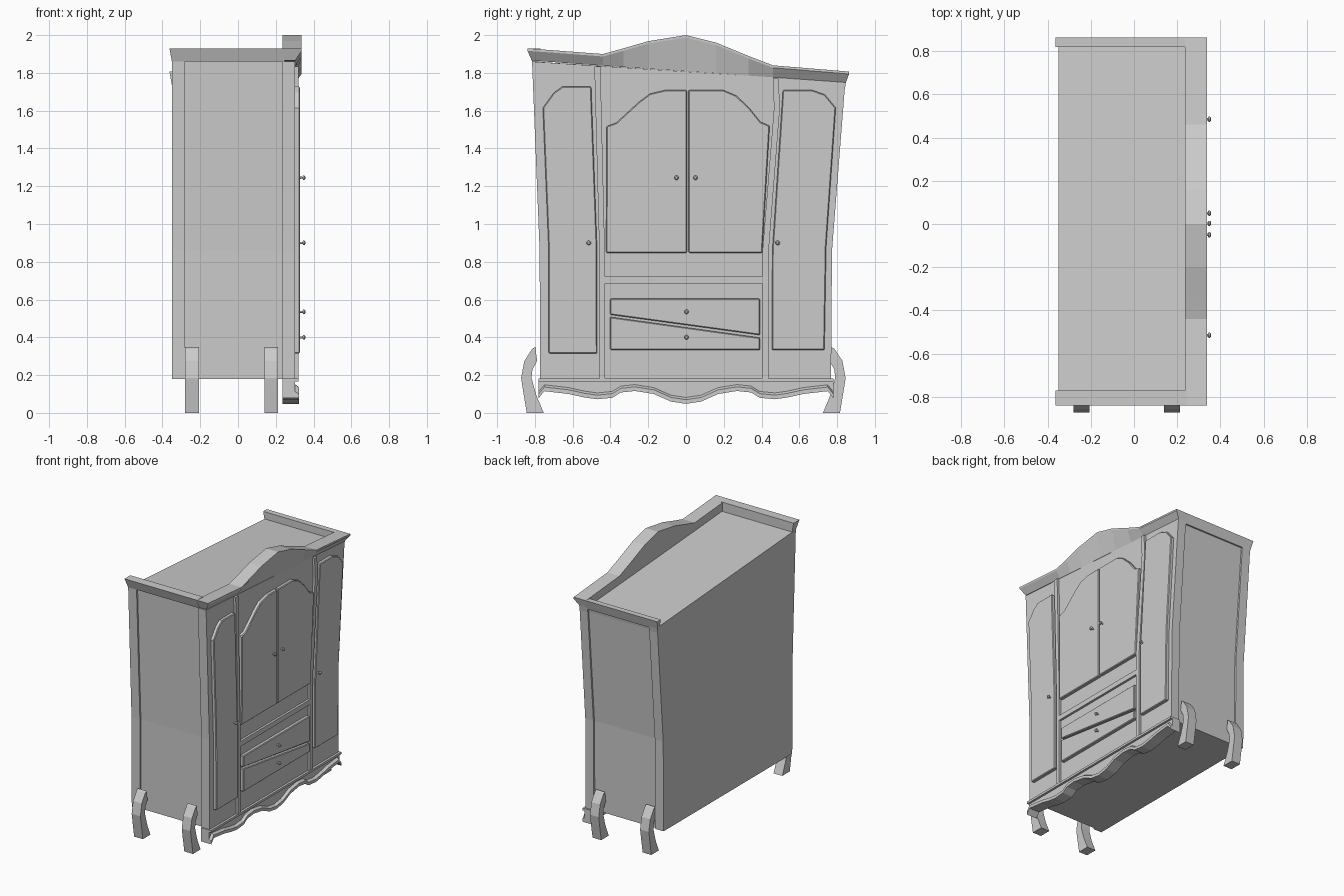
import bpy, bmesh, math

def finish(name, bm):
    bmesh.ops.recalc_face_normals(bm, faces=bm.faces)
    me = bpy.data.meshes.new(name)
    bm.to_mesh(me)
    bm.free()
    ob = bpy.data.objects.new(name, me)
    bpy.context.collection.objects.link(ob)
    return ob

def loft(name, rings):
    """Skin equal-length closed rings of (x, y, z) and cap both ends."""
    bm = bmesh.new()
    vs = [[bm.verts.new(p) for p in r] for r in rings]
    n = len(rings[0])
    for a, b in zip(vs, vs[1:]):
        for i in range(n):
            j = (i + 1) % n
            bm.faces.new((a[i], a[j], b[j], b[i]))
    bm.faces.new(vs[0])
    bm.faces.new(vs[-1])
    return finish(name, bm)

def prism(name, pts, x0, x1, bevel=0):
    """Extrude a (y, z) outline along x."""
    ob = loft(name, [[(x, y, z) for y, z in pts] for x in (x0, x1)])
    if bevel:
        m = ob.modifiers.new("edge", 'BEVEL')
        m.width, m.segments = bevel, 1
        m.limit_method, m.angle_limit = 'ANGLE', math.radians(60)
    return ob

def box(name, y0, y1, z0, z1, x0, x1):
    return prism(name, [(y0, z0), (y1, z0), (y1, z1), (y0, z1)], x0, x1)

def rail_z(y):
    """Height of the slanting line under the crown."""
    return 1.81 - 0.068 * y

BACK, BOARD, FACE, TRIM, DOOR = -0.35, 0.235, 0.303, 0.32, 0.328
left = [(-0.772, 0.18), (-0.775, 0.86), (-0.815, 1.86)]
right = [(0.768, 0.18), (0.773, 0.86), (0.84, 1.71), (0.847, 1.752)]
crown = [(-0.84, 1.93), (-0.44, 1.90), (-0.33, 1.93), (-0.2, 1.968), (0, 2.0),
         (0.16, 1.96), (0.33, 1.89), (0.46, 1.84), (0.863, 1.807)]

# Carcass, set in to leave the side panels recessed
inset = 0.013
prism("carcass", [(y + inset, z) for y, z in left]
      + [(y - inset, z) for y, z in reversed(right)], BACK, BOARD + 0.02)

# Front board and rear side stiles
prism("front_board", left + right[::-1], BOARD, FACE)
for side, s in ((left, 1), (right, -1)):
    prism("back_stile", side + [(y + s * 0.03, z) for y, z in reversed(side)], BACK, -0.28)

# Side crown strips, flared outward and slightly backward
def side_crown(name, low, mid, top, inner):
    pts = [low, top, (inner, top[1]), (inner, low[1])]
    loft(name, [[(BACK, *pts[0]), (BACK - 0.013, *pts[1]), (BACK - 0.013, *pts[2]), (BACK, *pts[3])],
                [(BOARD + 0.01, *p) for p in pts]])
side_crown("left_crown", (-0.815, 1.86), None, (-0.84, 1.93), -0.77)
side_crown("right_crown", (0.843, 1.735), None, (0.863, 1.807), 0.82)

# Arched front crown with a flared face and thin lip
rings = []
for y, z in crown:
    yb = max(-0.815, min(0.847, y))
    zb = rail_z(y) - 0.002
    rings.append([(BOARD, yb, zb), (FACE, yb, zb), (0.337, y, z - 0.013),
                  (0.337, y, z), (BOARD, y, z)])
loft("front_crown", rings)

# Pilasters between the doors
prism("left_pilaster", [(-0.459, 0.183), (-0.43, 0.183), (-0.43, 0.86), (-0.453, 1.835),
                        (-0.485, 1.835), (-0.459, 0.86)], FACE - 0.01, TRIM)
prism("right_pilaster", [(0.403, 0.183), (0.436, 0.183), (0.438, 0.86), (0.497, 1.615),
                         (0.49, 1.77), (0.46, 1.77), (0.466, 1.615), (0.405, 0.86)],
      FACE - 0.01, TRIM)

# Doors
panels = {
    "left_door": [(-0.727, 0.315), (-0.47, 0.315), (-0.472, 0.9), (-0.502, 1.727),
                  (-0.655, 1.727), (-0.70, 1.695), (-0.758, 1.615), (-0.728, 0.88)],
    "right_door": [(0.455, 0.333), (0.733, 0.333), (0.742, 0.88), (0.793, 1.615), (0.735, 1.685),
                   (0.665, 1.71), (0.513, 1.71), (0.457, 0.86)],
    "middle_left_door": [(-0.423, 0.847), (0.004, 0.847), (0.004, 1.71), (-0.105, 1.71),
                         (-0.19, 1.69), (-0.25, 1.645), (-0.37, 1.535), (-0.42, 1.518)],
    "middle_right_door": [(0.014, 0.847), (0.403, 0.847), (0.443, 1.52), (0.395, 1.54),
                          (0.33, 1.62), (0.265, 1.68), (0.195, 1.71), (0.014, 1.71)],
    # Two drawers split on the slant
    "upper_drawer": [(-0.402, 0.52), (0.392, 0.412), (0.392, 0.605), (-0.402, 0.605)],
    "lower_drawer": [(-0.402, 0.333), (0.392, 0.333), (0.392, 0.398), (-0.402, 0.508)],
}
for name, pts in panels.items():
    prism(name, pts, FACE - 0.01, DOOR, 0.005)

# Rail between doors and drawers, and base moulding
box("middle_rail", -0.43, 0.405, 0.684, 0.722, FACE - 0.01, TRIM)
box("base_moulding", -0.78, 0.78, 0.165, 0.182, BOARD, TRIM)

# Scalloped apron with a projecting lip along its lower edge
half = [(0.78, 0.078), (0.75, 0.115), (0.62, 0.10), (0.54, 0.082), (0.47, 0.072), (0.39, 0.08),
        (0.345, 0.108), (0.27, 0.116), (0.17, 0.10), (0.08, 0.06)]
scallop = [(-y, z) for y, z in half] + [(0, 0.048)] + half[::-1]
prism("apron", scallop + [(0.78, 0.17), (-0.78, 0.17)], BOARD, FACE)
loft("apron_lip", [[(FACE - 0.01, y, z), (0.322, y, z), (0.322, y, z + 0.022),
                    (FACE - 0.01, y, z + 0.04)] for y, z in scallop])

# Curved legs, two on each side
leg = [(0.77, 0.348), (0.785, 0.34), (0.828, 0.275), (0.845, 0.185), (0.835, 0.12), (0.815, 0),
       (0.725, 0), (0.765, 0.095), (0.79, 0.185), (0.785, 0.23), (0.76, 0.275)]
for s, shift in ((1, 0), (-1, -0.028)):
    for x in (-0.28, 0.14):
        prism("leg", [(s * y + shift, z) for y, z in leg], x, x + 0.073)

# Turned knobs: stem and wider head
def knob(y, z):
    prof = [(0.32, 0.006), (0.342, 0.005), (0.345, 0.012), (0.352, 0.012), (0.357, 0.006)]
    loft("knob", [[(x, y + r * math.cos(a * math.pi / 6), z + r * math.sin(a * math.pi / 6))
                   for a in range(12)] for x, r in prof])
for y, z in ((-0.05, 1.245), (0.05, 1.245), (-0.515, 0.9), (0.485, 0.9), (0.003, 0.535), (0.003, 0.4)):
    knob(y, z)
